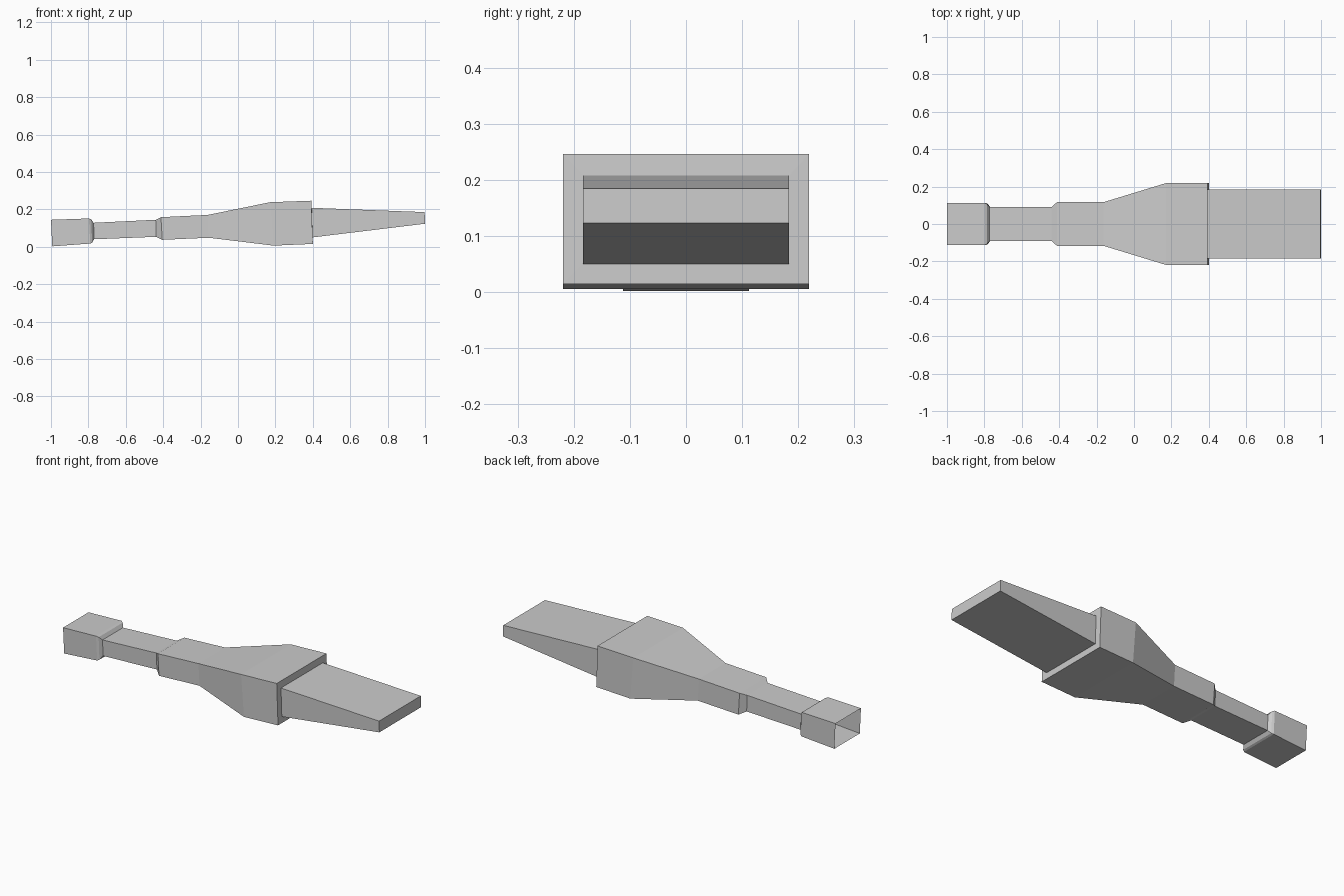
import bpy
import bmesh

cube = bpy.data.objects.get("Cube")
if cube:
    bpy.data.objects.remove(cube, do_unlink=True)

grey = bpy.data.materials.new("light_grey")
grey.use_nodes = True
colour = (0.6, 0.6, 0.6, 1)
grey.diffuse_color = colour
grey.node_tree.nodes["Principled BSDF"].inputs["Base Color"].default_value = colour


def loft(name, sections, cap_end=False):
    """Skin rectangular sections: (top x, top z, bottom x, bottom z, half width)."""
    bm = bmesh.new()
    rings = []
    for top_x, top_z, low_x, low_z, half in sections:
        corners = [(low_x, -half, low_z), (low_x, half, low_z),
                   (top_x, half, top_z), (top_x, -half, top_z)]
        rings.append([bm.verts.new(c) for c in corners])
    for a, b in zip(rings, rings[1:]):
        for i in range(4):
            j = (i + 1) % 4
            bm.faces.new((a[i], a[j], b[j], b[i]))
    if cap_end:
        bm.faces.new(rings[-1])
    mesh = bpy.data.meshes.new(name)
    bm.to_mesh(mesh)
    bm.free()
    mesh.materials.append(grey)
    obj = bpy.data.objects.new(name, mesh)
    bpy.context.collection.objects.link(obj)
    return obj


# Sections shared by neighbouring parts
neck_start = (-0.772, 0.128, -0.769, 0.04, 0.09)
neck_end = (-0.44, 0.144, -0.437, 0.053, 0.09)
shoulder = (0.392, 0.246, 0.40, 0.015, 0.219)

# Open socket with a chamfered step down to the neck
loft("end_socket", [
    (-1.0, 0.144, -0.993, 0.002, 0.112),
    (-0.797, 0.151, -0.79, 0.017, 0.112),
    (-0.785, 0.146, -0.78, 0.022, 0.106),
    neck_start,
])

# Narrow neck
loft("neck", [neck_start, neck_end])

# Flared body
loft("body", [
    neck_end,
    (-0.412, 0.158, -0.405, 0.037, 0.117),
    (-0.162, 0.17, -0.155, 0.048, 0.117),
    (0.172, 0.238, 0.19, 0.006, 0.219),
    shoulder,
])

# Shoulder face and tapered blade
loft("blade", [
    shoulder,
    (0.394, 0.208, 0.399, 0.05, 0.184),
    (0.998, 0.185, 1.0, 0.123, 0.184),
], cap_end=True)
